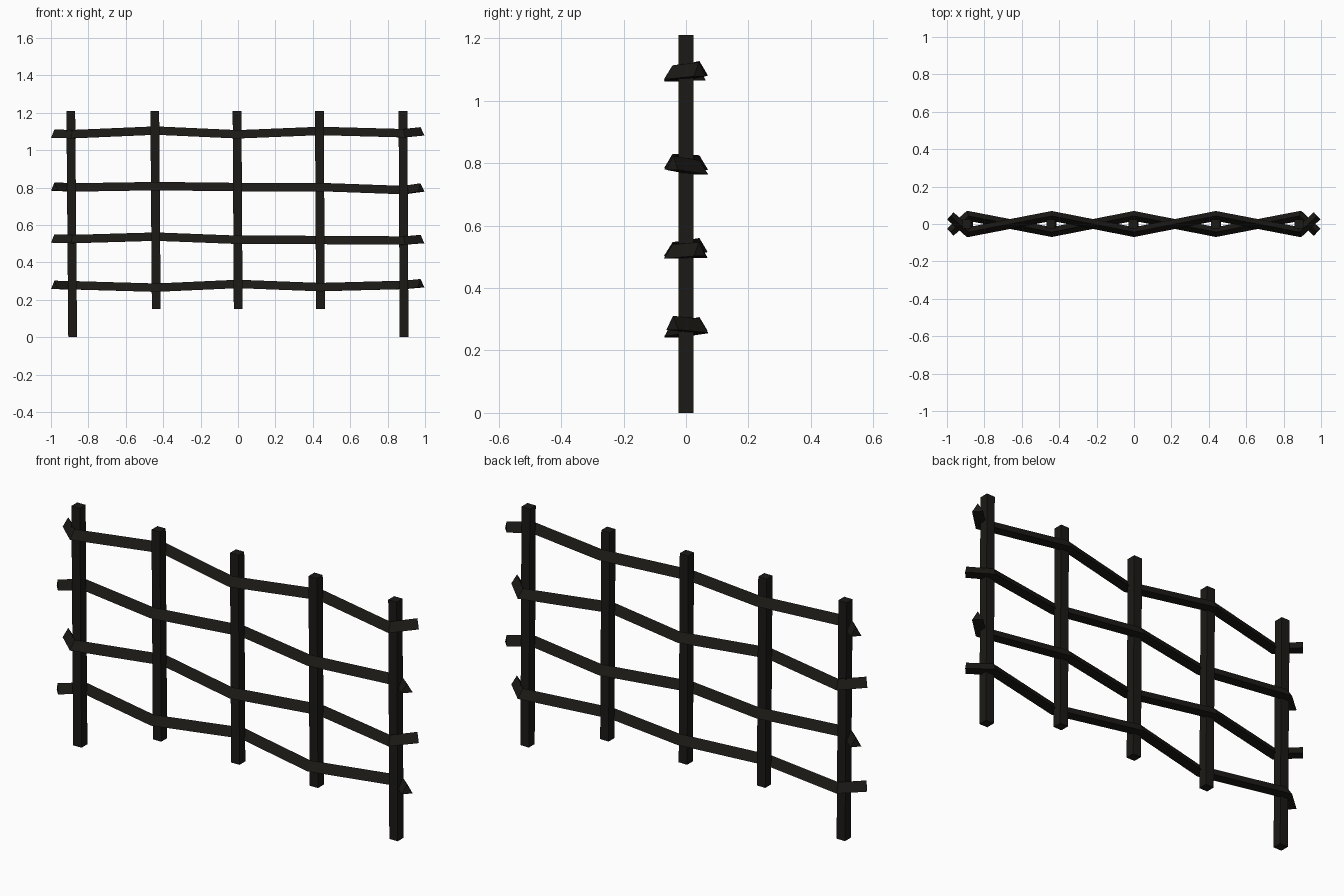
import bpy, bmesh
from math import cos, sin, radians
from mathutils import Vector

if "Cube" in bpy.data.objects:
    bpy.data.objects.remove(bpy.data.objects["Cube"])

# dark timber
dark = bpy.data.materials.new("dark_wood")
dark.diffuse_color = (0.011, 0.010, 0.008, 1)
dark.use_nodes = True
dark.node_tree.nodes["Principled BSDF"].inputs["Base Color"].default_value = dark.diffuse_color


def sweep(name, points, section):
    """Sweep a flat (side, up) section along points with mitred joints and capped ends."""
    bm = bmesh.new()
    pts = [Vector(p) for p in points]
    dirs = [(b - a).normalized() for a, b in zip(pts, pts[1:])]
    rings = []
    for i, p in enumerate(pts):
        d = dirs[max(i - 1, 0)]
        e = dirs[min(i, len(dirs) - 1)]
        tangent = (d + e).normalized()
        ref = Vector((0, 0, 1)) if abs(tangent.z) < 0.9 else Vector((0, 1, 0))
        side = ref.cross(tangent).normalized()
        up = tangent.cross(side)
        stretch = 1 / tangent.dot(d)
        rings.append([bm.verts.new(p + side * s * stretch + up * u) for s, u in section])
    n = len(section)
    for a, b in zip(rings, rings[1:]):
        for k in range(n):
            bm.faces.new((a[k], a[(k + 1) % n], b[(k + 1) % n], b[k]))
    bm.faces.new(rings[0][::-1])
    bm.faces.new(rings[-1])
    bmesh.ops.recalc_face_normals(bm, faces=bm.faces)
    mesh = bpy.data.meshes.new(name)
    bm.to_mesh(mesh)
    bm.free()
    mesh.materials.append(dark)
    ob = bpy.data.objects.new(name, mesh)
    bpy.context.collection.objects.link(ob)
    return ob


# upright posts: bottom x, top x, bottom height
h = 0.0235
square = [(-h, -h), (h, -h), (h, h), (-h, h)]
posts = [(-0.884, -0.894, 0), (-0.437, -0.445, 0.15), (0.001, -0.005, 0.15),
         (0.441, 0.435, 0.15), (0.888, 0.882, 0)]
for i, (xb, xt, zb) in enumerate(posts):
    sweep(f"post_{i + 1}", [(xb, 0, zb), (xt, 0, 1.21)], square)

# woven triangular rails, alternating in front of and behind the posts
r = 0.030
triangle = [(r * cos(radians(a)), r * sin(radians(a))) for a in (90, 210, 330)]
rail_x = [-0.982, -0.885, -0.44, 0, 0.438, 0.885, 0.978]
rail_z = [
    [1.08, 1.078, 1.097, 1.077, 1.095, 1.083, 1.093],
    [0.798, 0.793, 0.80, 0.795, 0.795, 0.779, 0.793],
    [0.52, 0.517, 0.53, 0.513, 0.512, 0.509, 0.517],
    [0.272, 0.27, 0.257, 0.277, 0.26, 0.272, 0.281],
]
for i, zs in enumerate(rail_z):
    first = 1 if i % 2 == 0 else -1
    path = [(x, first * 0.043 * (-1) ** k, z) for k, (x, z) in enumerate(zip(rail_x, zs))]
    sweep(f"woven_rail_{i + 1}", path, triangle)
